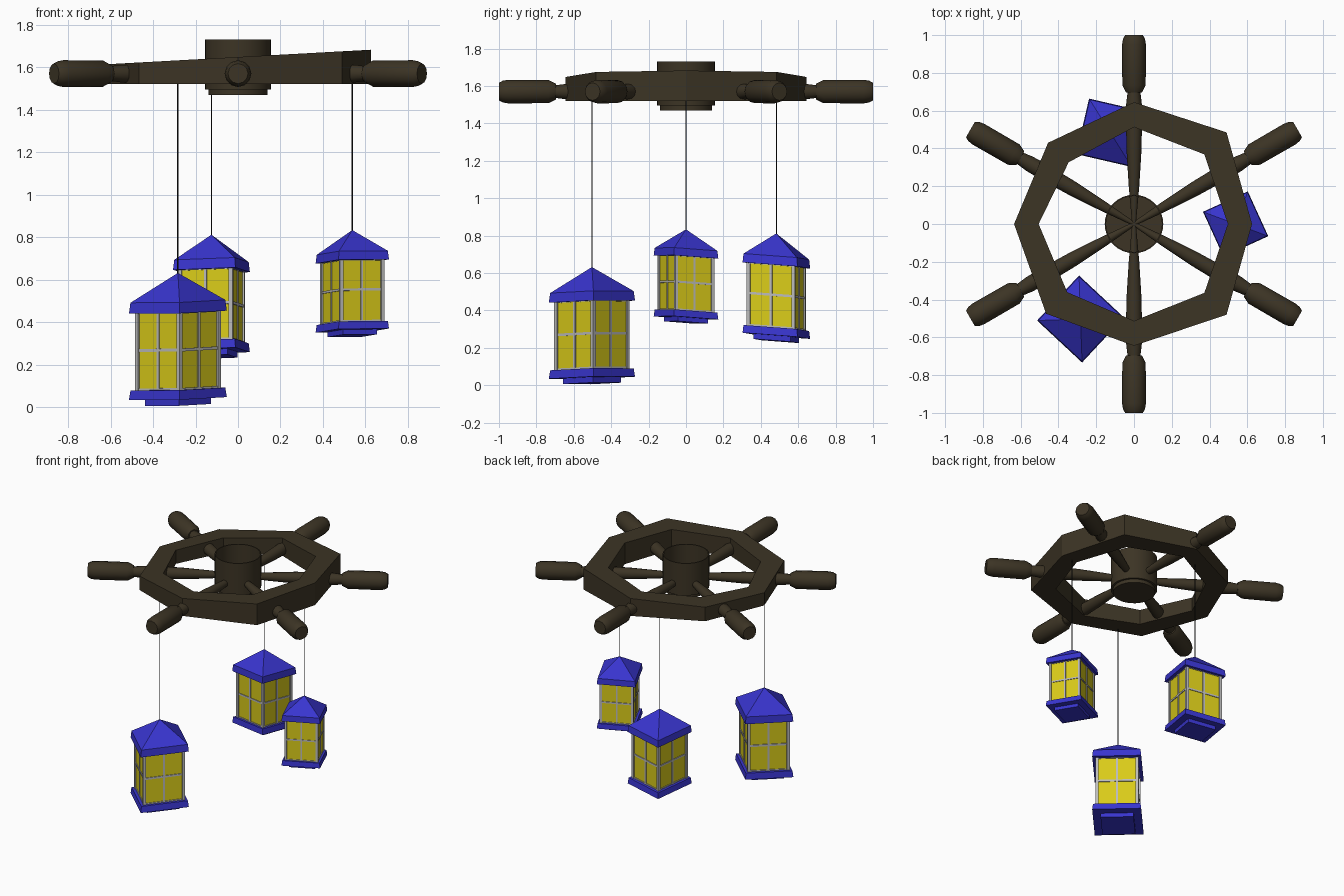
import bpy, bmesh, math
from mathutils import Matrix, Vector

if "Cube" in bpy.data.objects:
    bpy.data.objects.remove(bpy.data.objects["Cube"])


def material(name, rgb):
    m = bpy.data.materials.new(name)
    m.use_nodes = True
    color = (*rgb, 1)
    m.diffuse_color = color
    m.node_tree.nodes["Principled BSDF"].inputs["Base Color"].default_value = color
    return m


WOOD = material("dark_wood", (0.045, 0.034, 0.018))
BLUE = material("blue_paint", (0.04, 0.035, 0.62))
GLASS = material("yellow_glass", (0.7, 0.6, 0.01))
FRAME = material("grey_frame", (0.5, 0.5, 0.5))
CORD = material("black_cord", (0.01, 0.01, 0.01))


def finish(name, bm, mat, matrix=Matrix(), smooth=False):
    """Turn a bmesh into a named object."""
    bm.transform(matrix)
    bmesh.ops.recalc_face_normals(bm, faces=bm.faces)
    mesh = bpy.data.meshes.new(name)
    bm.to_mesh(mesh)
    bm.free()
    mesh.materials.append(mat)
    ob = bpy.data.objects.new(name, mesh)
    bpy.context.collection.objects.link(ob)
    if smooth:
        bpy.ops.object.select_all(action='DESELECT')
        ob.select_set(True)
        bpy.context.view_layer.objects.active = ob
        bpy.ops.object.shade_smooth_by_angle(angle=math.radians(35))
    return ob


def turn(bm, profile, sides):
    """Revolve (radius, height) points; four sides use half-widths instead."""
    k, start = (math.sqrt(2), math.pi / 4) if sides == 4 else (1, 0)
    rings = []
    for r, z in profile:
        rings.append([bm.verts.new((r * k * math.cos(a), r * k * math.sin(a), z))
                      for a in (start + math.tau * i / sides for i in range(sides))])
    for low, high in zip(rings, rings[1:]):
        for i in range(sides):
            j = (i + 1) % sides
            bm.faces.new((low[i], low[j], high[j], high[i]))
    bm.faces.new(rings[0])
    bm.faces.new(rings[-1])


def box(bm, center, size):
    bmesh.ops.create_cube(bm, size=1, matrix=Matrix.Translation(center)
                          @ Matrix.Diagonal((*size, 1)))


# Wheel rim: uneven octagon with a flat underside and a sloping top
outline = [(0.625, 0), (0.49, 0.485), (0, 0.645), (-0.455, 0.43),
           (-0.635, 0), (-0.465, -0.475), (0, -0.645), (0.49, -0.48)]
bm = bmesh.new()
loops = []
for i, (x, y) in enumerate(outline):
    inset = 0.76 if i % 2 else 0.795
    loops.append([bm.verts.new((x * s, y * s, 1.648 + 0.055 * x * s if top else 1.52))
                  for s, top in ((1, 0), (1, 1), (inset, 1), (inset, 0))])
for i, a in enumerate(loops):
    b = loops[(i + 1) % len(loops)]
    for j in range(4):
        k = (j + 1) % 4
        bm.faces.new((a[j], b[j], b[k], a[k]))
finish("wheel_rim", bm, WOOD)

# Hub: open cup with a stepped foot
bm = bmesh.new()
turn(bm, [(0.14, 1.47), (0.14, 1.495), (0.155, 1.495), (0.155, 1.73),
          (0.148, 1.73), (0.148, 1.5)], 32)
finish("hub", bm, WOOD, smooth=True)

# Six turned spokes with handles
spoke = [(0.01, 0), (0.028, 0.2), (0.039, 0.38), (0.043, 0.55), (0.041, 0.64), (0.03, 0.73)]
handle = [(0.042, 0.695), (0.062, 0.735), (0.063, 0.95), (0.058, 0.98), (0.047, 1.0)]
for i in range(6):
    aim = (Matrix.Translation((0, 0, 1.57))
           @ Matrix.Rotation(math.radians(30 + 60 * i), 4, 'Z')
           @ Matrix.Rotation(math.pi / 2, 4, 'Y'))
    for name, profile in (("spoke", spoke), ("handle", handle)):
        bm = bmesh.new()
        turn(bm, profile, 12)
        finish(f"{name}_{i + 1}", bm, WOOD, aim, smooth=True)

# Square lantern parts as (half-width, height) profiles
lantern_parts = {
    "foot": (BLUE, [(0.11, 0), (0.11, 0.035)]),
    "base": (BLUE, [(0.163, 0.03), (0.158, 0.075)]),
    "panes": (GLASS, [(0.134, 0.07), (0.134, 0.46)]),
    "roof": (BLUE, [(0.163, 0.437), (0.158, 0.488), (0.002, 0.62)]),
}


def lantern(label, x, y, apex, scale, angle, lean_x, lean_y):
    """Hang one slightly skewed lantern and its cord."""
    skew = Matrix.Identity(4)
    skew[2][0], skew[2][1] = lean_x, lean_y
    place = (Matrix.Translation((x, y, apex - 0.62 * scale)) @ skew
             @ Matrix.Rotation(math.radians(angle), 4, 'Z') @ Matrix.Scale(scale, 4))
    for part, (mat, profile) in lantern_parts.items():
        bm = bmesh.new()
        turn(bm, profile, 4)
        finish(f"{label}_lantern_{part}", bm, mat, place)

    # Corner posts, rails and window bars
    bm = bmesh.new()
    for sx in (-1, 1):
        for sy in (-1, 1):
            box(bm, (sx * 0.133, sy * 0.133, 0.26), (0.02, 0.02, 0.38))
    for z, thick in ((0.078, 0.012), (0.263, 0.014), (0.44, 0.012)):
        box(bm, (0, 0, z), (0.278, 0.278, thick))
    for size in ((0.014, 0.278, 0.38), (0.278, 0.014, 0.38)):
        box(bm, (0, 0, 0.26), size)
    finish(f"{label}_lantern_frame", bm, FRAME, place)

    # Cord up into the rim
    bm = bmesh.new()
    turn(bm, [(0.003, apex - 0.01), (0.003, 1.58)], 6)
    finish(f"{label}_cord", bm, CORD, Matrix.Translation((x, y, 0)))


lantern("front", -0.283, -0.503, 0.63, 1.0, 47, 0.03, 0.025)
lantern("back", -0.125, 0.483, 0.81, 0.925, -13, 0.02, -0.08)
lantern("left", 0.538, 0, 0.832, 0.8, 24.5, 0.035, -0.06)
